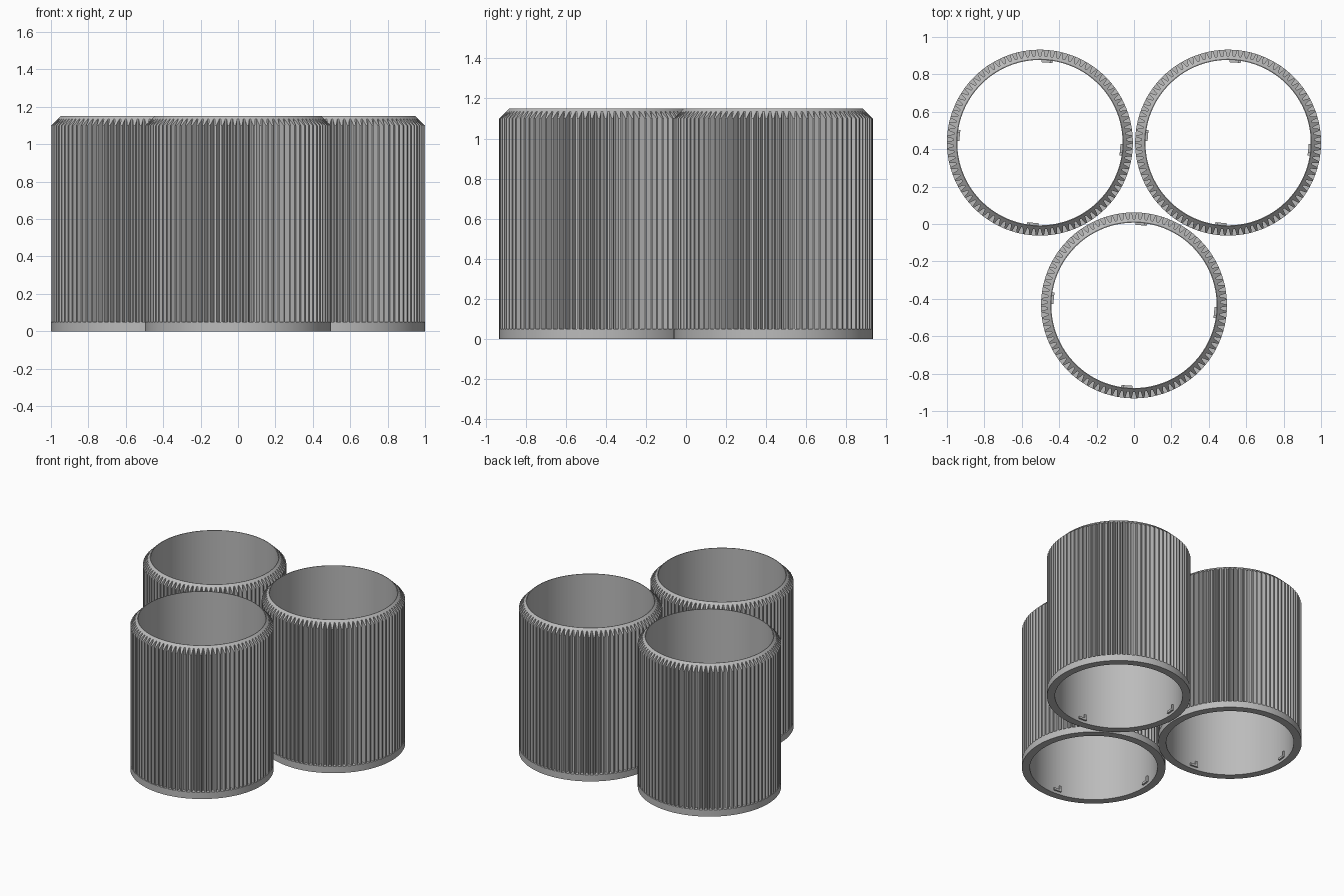
import bpy, bmesh, math

if "Cube" in bpy.data.objects:
    bpy.data.objects.remove(bpy.data.objects["Cube"])

TEETH = 90                 # ribs around each cup
R_OUT, R_ROOT, R_TOP, R_IN = 0.497, 0.462, 0.446, 0.442
Z_BAND, Z_CHAMFER, Z_TOP = 0.05, 1.10, 1.15
Z_ROOT = Z_CHAMFER + (Z_TOP - Z_CHAMFER) * (R_OUT - R_ROOT) / (R_OUT - R_TOP)

grey = bpy.data.materials.new("plain grey")
grey.diffuse_color = (0.5, 0.5, 0.5, 1)
grey.use_nodes = True
grey.node_tree.nodes["Principled BSDF"].inputs["Base Color"].default_value = grey.diffuse_color


def finish(name, bm, location):
    bmesh.ops.recalc_face_normals(bm, faces=bm.faces)
    mesh = bpy.data.meshes.new(name)
    bm.to_mesh(mesh)
    bm.free()
    mesh.materials.append(grey)
    obj = bpy.data.objects.new(name, mesh)
    obj.location = location
    bpy.context.collection.objects.link(obj)
    return obj


def smooth(obj):
    bpy.ops.object.select_all(action='DESELECT')
    obj.select_set(True)
    bpy.context.view_layer.objects.active = obj
    bpy.ops.object.shade_smooth_by_angle(angle=math.radians(20))


def ring(bm, radius, z, angles):
    return [bm.verts.new((radius * math.cos(a), radius * math.sin(a), z)) for a in angles]


def ribbed_cup(name, location):
    """Open tube with a plain base band, vertical ribs and a chamfered rim."""
    bm = bmesh.new()
    step = math.tau / TEETH
    # each rib: tip start, tip end, root start, root end
    full = [(i + k) * step for i in range(TEETH) for k in (-0.125, 0.125, 0.375, 0.625)]
    roots = [a for i, a in enumerate(full) if i % 4 > 1]
    tips = [a for i, a in enumerate(full) if i % 4 < 2]

    band_low = ring(bm, R_OUT, 0, full)
    band_high = ring(bm, R_OUT, Z_BAND, full)
    tip_high = ring(bm, R_OUT, Z_CHAMFER, tips)
    root_low = ring(bm, R_ROOT, Z_BAND, roots)
    root_high = ring(bm, R_ROOT, Z_ROOT, roots)
    rim_out = ring(bm, R_TOP, Z_TOP, roots)
    rim_in = ring(bm, R_IN, Z_TOP, roots)
    foot_in = ring(bm, R_IN, 0, roots)
    face = bm.faces.new

    for i in range(4 * TEETH):                      # base band
        j = (i + 1) % (4 * TEETH)
        face((band_low[i], band_low[j], band_high[j], band_high[i]))
    for i in range(2 * TEETH):                      # upper chamfer, rim, bore
        j = (i + 1) % (2 * TEETH)
        face((root_high[i], root_high[j], rim_out[j], rim_out[i]))
        face((rim_out[i], rim_out[j], rim_in[j], rim_in[i]))
        face((rim_in[i], rim_in[j], foot_in[j], foot_in[i]))
    for t in range(TEETH):                          # ribs, grooves, underside
        n = (t + 1) % TEETH
        a, b, c, d = band_high[4 * t:4 * t + 4]
        a2 = band_high[4 * n]
        r0, r1 = root_low[2 * t], root_low[2 * t + 1]
        h0, h1 = root_high[2 * t], root_high[2 * t + 1]
        t0, t1, t2 = tip_high[2 * t], tip_high[2 * t + 1], tip_high[2 * n]
        face((a, b, t1, t0))                        # rib tip
        face((b, r0, h0, t1))                       # groove side
        face((r0, r1, h1, h0))                      # groove floor
        face((r1, a2, t2, h1))                      # groove side
        face((b, c, d, a2, r1, r0))                 # ledge on the band
        face((root_high[2 * t - 1], t0, t1, h0))    # chamfered rib end
        o = [band_low[(4 * t + k) % (4 * TEETH)] for k in range(2, 7)]
        f = [foot_in[(2 * t + k) % (2 * TEETH)] for k in range(3)]
        face((o[0], o[1], f[1], f[0]))
        face((o[1], o[2], o[3], o[4], f[2], f[1]))
    smooth(finish(name, bm, location))


def arc_block(bm, a0, a1, z0, z1, r0, r1, parts=4):
    """Solid block that follows the curved inner wall."""
    angles = [a0 + (a1 - a0) * i / parts for i in range(parts + 1)]
    loops = [ring(bm, r, z, angles) for r, z in ((r0, z0), (r1, z0), (r1, z1), (r0, z1))]
    for k in range(4):
        p, q = loops[k], loops[(k + 1) % 4]
        for i in range(parts):
            bm.faces.new((p[i], p[i + 1], q[i + 1], q[i]))
    for i in (0, parts):
        bm.faces.new([loop[i] for loop in loops])


def locking_lugs(name, location):
    """Four L-shaped catches just inside the lower opening."""
    bm = bmesh.new()
    for k in range(4):
        mid = math.radians(90 * k - 5)
        half = math.radians(4)
        arc_block(bm, mid - half, mid + half, 0.02, 0.037, 0.43, 0.445)
        arc_block(bm, mid - half, mid - half * 0.5, 0.037, 0.065, 0.43, 0.445, 1)
    smooth(finish(name, bm, location))


# three cups in a touching triangle
for label, x, y in (("left", -0.503, 0.435), ("right", 0.503, 0.435), ("front", 0, -0.435)):
    ribbed_cup(label + "_ribbed_cup", (x, y, 0))
    locking_lugs(label + "_locking_lugs", (x, y, 0))
